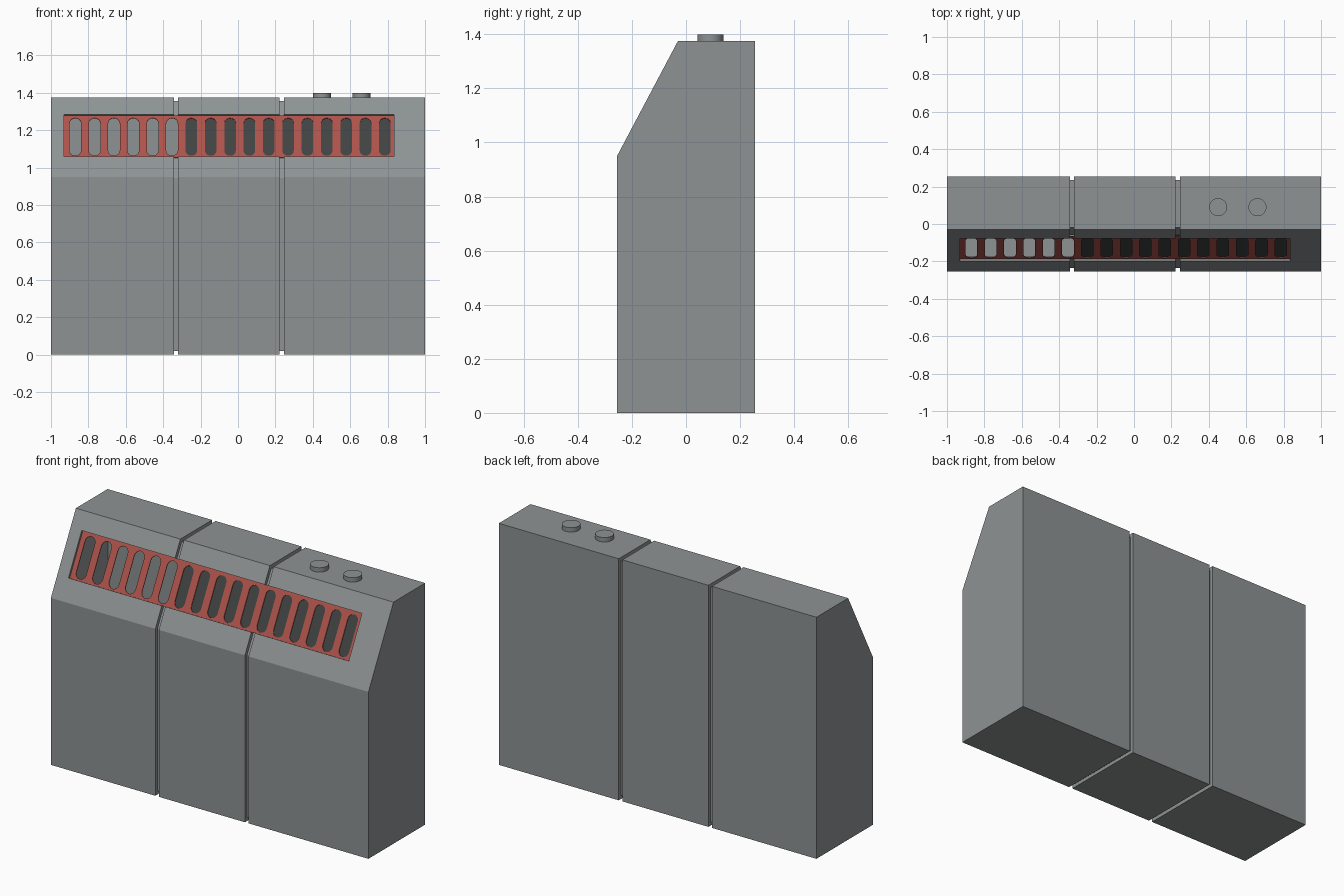
import bpy, bmesh, math
from mathutils import Matrix, Vector

if "Cube" in bpy.data.objects:
    bpy.data.objects.remove(bpy.data.objects["Cube"])


def material(name, rgb):
    m = bpy.data.materials.new(name)
    m.diffuse_color = (*rgb, 1)
    m.use_nodes = True
    m.node_tree.nodes["Principled BSDF"].inputs["Base Color"].default_value = m.diffuse_color
    return m


GREY = material("casing grey", (0.27, 0.29, 0.295))
RED = material("grille red", (0.42, 0.085, 0.07))
DARK = material("slot dark", (0.05, 0.056, 0.054))


def add_object(name, bm, mat):
    bmesh.ops.recalc_face_normals(bm, faces=bm.faces)
    mesh = bpy.data.meshes.new(name)
    bm.to_mesh(mesh)
    bm.free()
    mesh.materials.append(mat)
    ob = bpy.data.objects.new(name, mesh)
    bpy.context.collection.objects.link(ob)
    return ob


def profile(d):
    """Side outline (y, z) pulled inward by d."""
    return [(-0.255 + d, d), (0.255 - d, d), (0.255 - d, 1.375 - d),
            (-0.03 + 0.602 * d, 1.375 - d), (-0.255 + d, 0.95 - 0.248 * d)]


def loft(name, stations, mat):
    """Closed solid through (x, inset) copies of the side outline."""
    bm = bmesh.new()
    rings = [[bm.verts.new((x, y, z)) for y, z in profile(d)] for x, d in stations]
    for a, b in zip(rings, rings[1:]):
        for i in range(len(a)):
            j = (i + 1) % len(a)
            bm.faces.new((a[i], a[j], b[j], b[i]))
    bm.faces.new(rings[0])
    bm.faces.new(rings[-1])
    return add_object(name, bm, mat)


# Frame of the sloping face: local x along the casing, y up the slope, z outward
N = Vector((0, -0.884, 0.468)).normalized()
UP = Vector((0, 0.468, 0.884)).normalized()
CENTRE_Z = 1.1725
ORIGIN = Vector((0, -0.255 + (CENTRE_Z - 0.95) * 0.225 / 0.425, CENTRE_Z))
SLOPE = Matrix.Translation(ORIGIN) @ Matrix(
    ((1, UP.x, N.x), (0, UP.y, N.y), (0, UP.z, N.z))).to_4x4()
X0, X1, HALF = -0.93, 0.835, 0.1273


def slope_box(name, x0, x1, z0, z1, mat):
    bm = bmesh.new()
    local = (Matrix.Translation(((x0 + x1) / 2, 0, (z0 + z1) / 2))
             @ Matrix.Diagonal((x1 - x0, 2 * HALF, z1 - z0, 1)))
    bmesh.ops.create_cube(bm, size=1, matrix=SLOPE @ local)
    return add_object(name, bm, mat)


# Casing with two grooves running all the way round
G = 0.02
casing = loft("casing", [(-1, 0), (-0.342, 0), (-0.342, G), (-0.32, G), (-0.32, 0),
                         (0.222, 0), (0.222, G), (0.245, G), (0.245, 0), (1, 0)], GREY)

# Hollow the left compartment and open the grille window
cutters = [loft("cavity_cutter", [(-0.98, 0.025), (-0.322, 0.025)], GREY),
           slope_box("window_cutter", X0, X1, -0.03, 0.05, GREY)]
bpy.context.view_layer.objects.active = casing
for cutter in cutters:
    cutter.hide_render = True
    mod = casing.modifiers.new(cutter.name, 'BOOLEAN')
    mod.operation = 'DIFFERENCE'
    mod.solver = 'EXACT'
    mod.object = cutter
    bpy.ops.object.modifier_apply(modifier=mod.name)
for cutter in cutters:
    bpy.data.objects.remove(cutter)

# Red grille plate with a row of rounded slots
curve = bpy.data.curves.new("grille_outline", 'CURVE')
curve.dimensions = '2D'
curve.fill_mode = 'BOTH'
curve.extrude = 0.002


def add_loop(points):
    s = curve.splines.new('POLY')
    s.points.add(len(points) - 1)
    for p, (x, y) in zip(s.points, points):
        p.co = (x, y, 0, 1)
    s.use_cyclic_u = True


add_loop([(X0, -HALF), (X1, -HALF), (X1, HALF), (X0, HALF)])
R, TOP, BOTTOM = 0.031, 0.111, -0.117
for k in range(17):
    cx = -0.87 + k * 1.655 / 16
    arc = [math.pi * i / 8 for i in range(9)]
    add_loop([(cx + R * math.cos(a), TOP - R + R * math.sin(a)) for a in arc] +
             [(cx - R * math.cos(a), BOTTOM + R - R * math.sin(a)) for a in arc])
outline = bpy.data.objects.new("grille_outline", curve)
bpy.context.collection.objects.link(outline)
bpy.context.view_layer.update()
mesh = bpy.data.meshes.new_from_object(
    outline.evaluated_get(bpy.context.evaluated_depsgraph_get()))
bpy.data.objects.remove(outline)
mesh.transform(SLOPE @ Matrix.Translation((0, 0, -0.014)))
mesh.materials.clear()
mesh.materials.append(RED)
grille = bpy.data.objects.new("grille", mesh)
bpy.context.collection.objects.link(grille)

# Dark backing behind the eleven right-hand slots
slope_box("slot_backing", -0.308, X1, -0.029, -0.018, DARK)

# Two round buttons on top
for name, x in (("left_button", 0.45), ("right_button", 0.66)):
    bm = bmesh.new()
    bmesh.ops.create_cone(bm, cap_ends=True, segments=32, radius1=0.048, radius2=0.048,
                          depth=0.035, matrix=Matrix.Translation((x, 0.09, 1.3825)))
    button = add_object(name, bm, GREY)
    for p in button.data.polygons:
        p.use_smooth = len(p.vertices) == 4
    button.data.set_sharp_from_angle(angle=math.radians(40))
